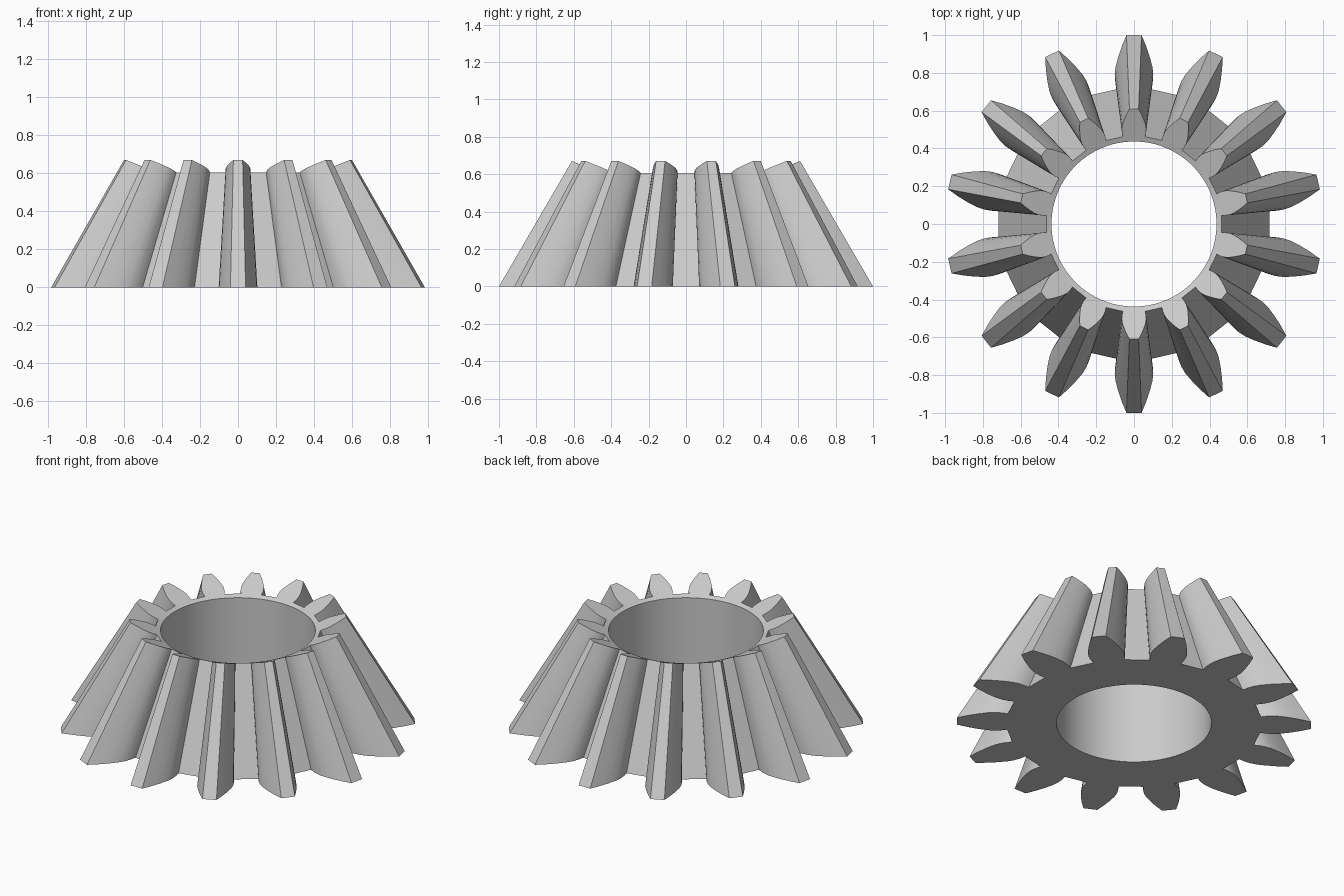
import bpy, bmesh, math
from mathutils import Vector, Matrix

if "Cube" in bpy.data.objects:
    bpy.data.objects.remove(bpy.data.objects["Cube"], do_unlink=True)

TEETH = 14
BORE = 0.437
APEX = 1.72            # all tooth lines converge here
TOP_Z, TOP_SLOPE = 0.3965, 0.45   # dished upper face: z = TOP_Z + TOP_SLOPE * r
STEPS = 3              # root subdivisions across a tooth or a gap
PITCH = 2 * math.pi / TEETH

# Tooth flank from root to tip: (distance from axis, half width)
FLANK = [(0.714, 0.09), (0.75, 0.099), (0.79, 0.102), (0.83, 0.098),
         (0.88, 0.085), (0.94, 0.065), (1.0, 0.04)]


def upper(p):
    """Slide a base point along its line to the apex, up to the dished face."""
    s = (APEX - TOP_Z) / (APEX + TOP_SLOPE * p.length)
    return Vector((p.x * s, p.y * s, APEX * (1 - s)))


def bore_pair(p):
    q = p.normalized() * BORE
    return q, Vector((q.x, q.y, TOP_Z + TOP_SLOPE * BORE))


bm = bmesh.new()


def face(*points):
    bm.faces.new([bm.verts.new(p) for p in points])


def body_strip(a, b):
    """Bottom, top and bore wall between two neighbouring root points."""
    (a0, a1), (b0, b1) = bore_pair(a), bore_pair(b)
    face(a, a0, b0, b)
    face(upper(a), upper(b), b1, a1)
    face(a0, a1, b1, b0)


for k in range(TEETH):
    turn = Matrix.Rotation(math.pi / 2 + k * PITCH, 3, 'Z')
    right = [turn @ Vector((r, -w, 0)) for r, w in FLANK]
    left = [turn @ Vector((r, w, 0)) for r, w in reversed(FLANK)]
    outline = right + left
    following = Matrix.Rotation(PITCH, 3, 'Z') @ right[0]
    under = [right[0].lerp(left[-1], i / STEPS) for i in range(STEPS + 1)]
    gap = [left[-1].lerp(following, i / STEPS) for i in range(STEPS + 1)]

    # Tooth sides and its two ends
    for a, b in zip(outline, outline[1:]):
        face(a, b, upper(b), upper(a))
    loop = outline + under[-2:0:-1]
    face(*reversed(loop))
    face(*[upper(p) for p in loop])

    # Root floor between teeth
    for a, b in zip(gap, gap[1:]):
        face(a, b, upper(b), upper(a))

    # Ring body under the tooth and the gap
    for strip in (under, gap):
        for a, b in zip(strip, strip[1:]):
            body_strip(a, b)

bmesh.ops.remove_doubles(bm, verts=bm.verts[:], dist=0.0002)
bmesh.ops.recalc_face_normals(bm, faces=bm.faces[:])
mesh = bpy.data.meshes.new("bevel_gear")
bm.to_mesh(mesh)
bm.free()

gear = bpy.data.objects.new("bevel_gear", mesh)
bpy.context.collection.objects.link(gear)

# Plain grey metal
metal = bpy.data.materials.new("light_grey")
metal.use_nodes = True
colour = (0.6, 0.6, 0.6, 1)
metal.diffuse_color = colour
metal.node_tree.nodes["Principled BSDF"].inputs["Base Color"].default_value = colour
mesh.materials.append(metal)

bpy.ops.object.select_all(action='DESELECT')
gear.select_set(True)
bpy.context.view_layer.objects.active = gear
bpy.ops.object.shade_smooth_by_angle(angle=math.radians(25))
